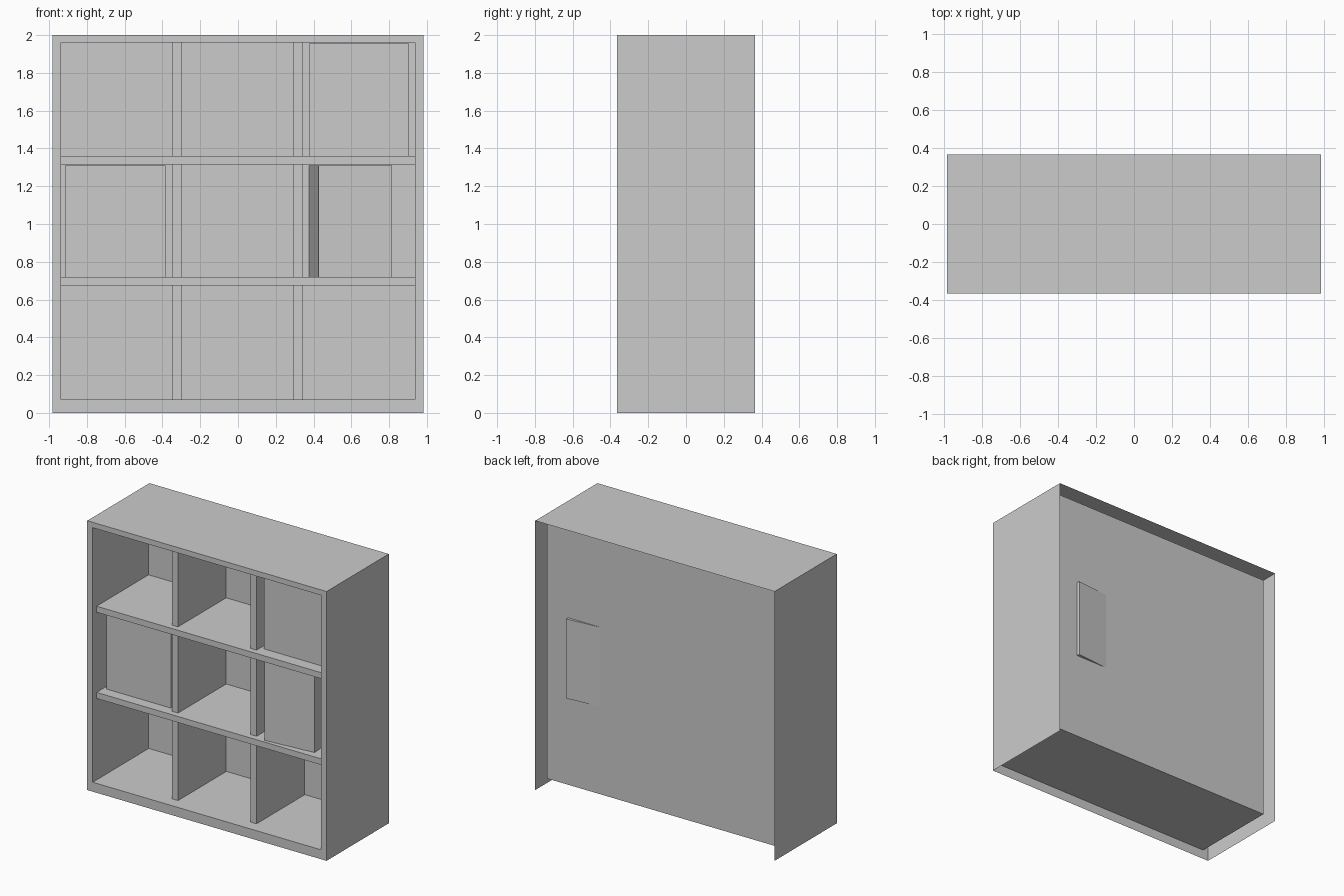
import bpy
import bmesh
import math
from mathutils import Matrix

cube = bpy.data.objects.get("Cube")
if cube:
    bpy.data.objects.remove(cube, do_unlink=True)

# One plain grey for everything
grey = bpy.data.materials.new("light_grey")
grey.use_nodes = True
COLOUR = (0.6, 0.6, 0.6, 1)
grey.diffuse_color = COLOUR
grey.node_tree.nodes["Principled BSDF"].inputs["Base Color"].default_value = COLOUR

HALF_W, FRONT, BACK, TOP = 0.983, -0.365, 0.365, 2.0
INNER_W, FLOOR, CEILING, PANEL_Y = 0.938, 0.07, 1.96, 0.292


def add_object(name, bm):
    mesh = bpy.data.meshes.new(name)
    bm.to_mesh(mesh)
    bm.free()
    mesh.materials.append(grey)
    obj = bpy.data.objects.new(name, mesh)
    bpy.context.collection.objects.link(obj)
    return obj


def add_box(name, x, y, z):
    """Box from (min, max) pairs."""
    bm = bmesh.new()
    size = [b - a for a, b in (x, y, z)]
    centre = [(a + b) / 2 for a, b in (x, y, z)]
    bmesh.ops.create_cube(bm, size=1, matrix=Matrix.Diagonal((*size, 1)))
    obj = add_object(name, bm)
    obj.location = centre
    return obj


# Cabinet: thin outer sleeve, front rim, recessed inner box and back panel
bm = bmesh.new()


def ring(half, low, high, y):
    corners = ((-half, low), (half, low), (half, high), (-half, high))
    return [bm.verts.new((x, y, z)) for x, z in corners]


rings = [ring(HALF_W, 0, TOP, BACK), ring(HALF_W, 0, TOP, FRONT),
         ring(INNER_W, FLOOR, CEILING, FRONT), ring(INNER_W, FLOOR, CEILING, PANEL_Y)]
for level, (a, b) in enumerate(zip(rings, rings[1:])):
    for i in range(4):
        if level == 0 and i == 0:
            continue  # the sleeve is open underneath
        j = (i + 1) % 4
        bm.faces.new((a[i], a[j], b[j], b[i]))
bm.faces.new(rings[-1])
add_object("cabinet", bm)

# Shelves run full width, uprights sit a little further back
INSIDE_Y = PANEL_Y - 0.002
for name, low in (("lower_shelf", 0.675), ("upper_shelf", 1.315)):
    add_box(name, (-INNER_W, INNER_W), (FRONT + 0.045, INSIDE_Y), (low, low + 0.045))
for name, left in (("right_upright", -0.35), ("left_upright", 0.295)):
    add_box(name, (left, left + 0.05), (FRONT + 0.09, INSIDE_Y), (FLOOR, CEILING))

# Storage boxes
add_box("upper_box", (0.375, 0.905), (-0.23, 0.285), (1.36, 1.955))
add_box("middle_box", (-0.915, -0.385), (-0.238, 0.285), (0.72, 1.31))

# Slim box, turned slightly so a corner pokes through the back panel
slim = add_box("turned_box", (0.4, 0.79), (-0.281, 0.299), (0.72, 1.31))
slim.rotation_euler.z = math.radians(5)
